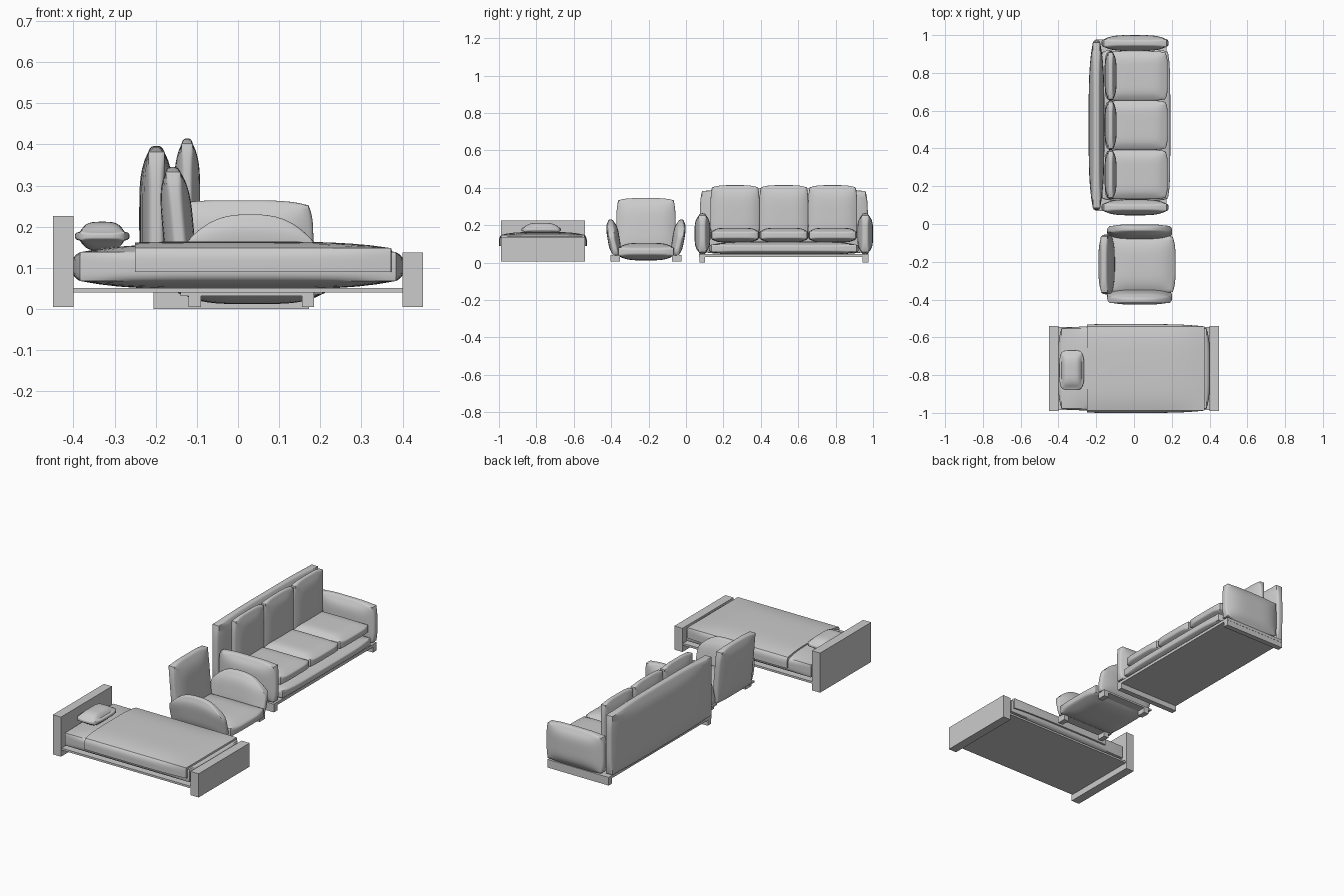
import bpy, bmesh
from math import radians
from mathutils import Vector

if "Cube" in bpy.data.objects:
    bpy.data.objects.remove(bpy.data.objects["Cube"])


def finish(name, bm, smooth=True):
    bmesh.ops.recalc_face_normals(bm, faces=bm.faces)
    me = bpy.data.meshes.new(name)
    bm.to_mesh(me)
    bm.free()
    ob = bpy.data.objects.new(name, me)
    bpy.context.collection.objects.link(ob)
    if smooth:
        bpy.ops.object.select_all(action='DESELECT')
        ob.select_set(True)
        bpy.context.view_layer.objects.active = ob
        bpy.ops.object.shade_smooth_by_angle(angle=radians(35))
    return ob


def unit_cube(cuts=0):
    bm = bmesh.new()
    bmesh.ops.create_cube(bm, size=2)
    if cuts:
        bmesh.ops.subdivide_edges(bm, edges=bm.edges[:], cuts=cuts, use_grid_fill=True)
    return bm


def box(name, lo, hi):
    bm = unit_cube()
    lo, hi = Vector(lo), Vector(hi)
    for v in bm.verts:
        v.co = Vector([(lo[i] + hi[i]) / 2 + v.co[i] * (hi[i] - lo[i]) / 2 for i in range(3)])
    return finish(name, bm, False)


def cushion(name, lo, hi, bulge, warp=None, clips=(), n=4):
    """Box whose six faces swell outwards by the bulge distance on each axis."""
    bm = unit_cube(15)
    for v in bm.verts:
        p = v.co.copy()
        q = []
        for i in range(3):
            j, k = (i + 1) % 3, (i + 2) % 3
            swell = (1 - abs(p[j]) ** n) * (1 - abs(p[k]) ** n)
            half = (hi[i] - lo[i]) / 2
            q.append((lo[i] + hi[i]) / 2 + p[i] * (half - bulge[i] * (1 - swell)))
        v.co = warp(Vector(q), p) if warp else Vector(q)
    for co, no in clips:
        cut = bmesh.ops.bisect_plane(bm, geom=bm.verts[:] + bm.edges[:] + bm.faces[:],
                                     plane_co=co, plane_no=no, clear_outer=True)
        edges = [e for e in cut['geom_cut'] if isinstance(e, bmesh.types.BMEdge)]
        bmesh.ops.holes_fill(bm, edges=edges, sides=0)
    return finish(name, bm)


# --- Bed ---
box("headboard", (-0.45, -0.99, 0.005), (-0.40, -0.54, 0.226))
box("footboard", (0.40, -0.99, 0.005), (0.45, -0.54, 0.137))
box("bed_platform", (-0.40, -0.985, 0.04), (0.40, -0.545, 0.051))
cushion("mattress", (-0.402, -0.99, 0.048), (0.402, -0.54, 0.158), (0.018, 0.012, 0.02))
cushion("blanket", (-0.41, -1.0, 0.04), (0.376, -0.53, 0.164), (0.004, 0.012, 0.016),
        clips=[((-0.25, 0, 0), (-1, 0, 0)), ((0, 0, 0.09), (0, 0, -1))])
cushion("pillow", (-0.396, -0.88, 0.142), (-0.264, -0.668, 0.212), (0.012, 0.012, 0.024))

# --- Armchair ---
CY = -0.214
cushion("chair_seat", (-0.15, CY - 0.158, 0.012), (0.22, CY + 0.158, 0.106), (0.015, 0.012, 0.024))


def lean(q, p):
    q.x -= (q.z - 0.19) * 0.09
    return q


cushion("chair_back", (-0.183, CY - 0.158, 0.035), (-0.107, CY + 0.158, 0.345),
        (0.02, 0.01, 0.012), lean)
for s, side in ((-1, "near"), (1, "far")):
    def arm_shape(q, p, s=s):
        # arched top, flaring outwards
        rise = (q.z - 0.032) / 0.198
        q.z -= 0.065 * abs(p.x) ** 2.6 * max(rise, 0)
        q.y += s * 0.032 * (rise - 1)
        return q
    ys = sorted((CY + s * 0.157, CY + s * 0.222))
    cushion(f"chair_arm_{side}", (-0.142, ys[0], 0.032), (0.202, ys[1], 0.23),
            (0.012, 0.016, 0.012), arm_shape)
    fy = sorted((CY + s * 0.14, CY + s * 0.19))
    box(f"chair_rail_{side}", (-0.14, fy[0], 0.032), (0.185, fy[1], 0.042))
    for x, end in ((-0.12, "back"), (0.155, "front")):
        box(f"chair_foot_{side}_{end}", (x, fy[0], 0.005), (x + 0.03, fy[1], 0.034))

# --- Sofa ---
SY = 0.523
box("sofa_frame", (-0.205, SY - 0.453, 0.03), (0.172, SY + 0.453, 0.046))
cushion("sofa_base", (-0.18, SY - 0.4, 0.04), (0.192, SY + 0.4, 0.112), (0.012, 0.012, 0.016), n=6)
cushion("sofa_back", (-0.24, SY - 0.449, 0.042), (-0.157, SY + 0.449, 0.396),
        (0.022, 0.012, 0.014))
for s, side in ((-1, "near"), (1, "far")):
    ys = sorted((SY + s * 0.393, SY + s * 0.477))
    cushion(f"sofa_arm_{side}", (-0.172, ys[0], 0.044), (0.183, ys[1], 0.264),
            (0.012, 0.022, 0.012))
    ys = sorted((SY + s * 0.422, SY + s * 0.452))
    box(f"sofa_skid_{side}", (-0.205, ys[0], 0), (0.172, ys[1], 0.034))
for i in range(3):
    y = SY + (i - 1) * 0.261
    cushion(f"seat_cushion_{i + 1}", (-0.155, y - 0.131, 0.108), (0.178, y + 0.131, 0.186),
            (0.012, 0.008, 0.018), n=6)
    cushion(f"back_cushion_{i + 1}", (-0.155, y - 0.131, 0.11), (-0.092, y + 0.131, 0.414),
            (0.018, 0.008, 0.012))
